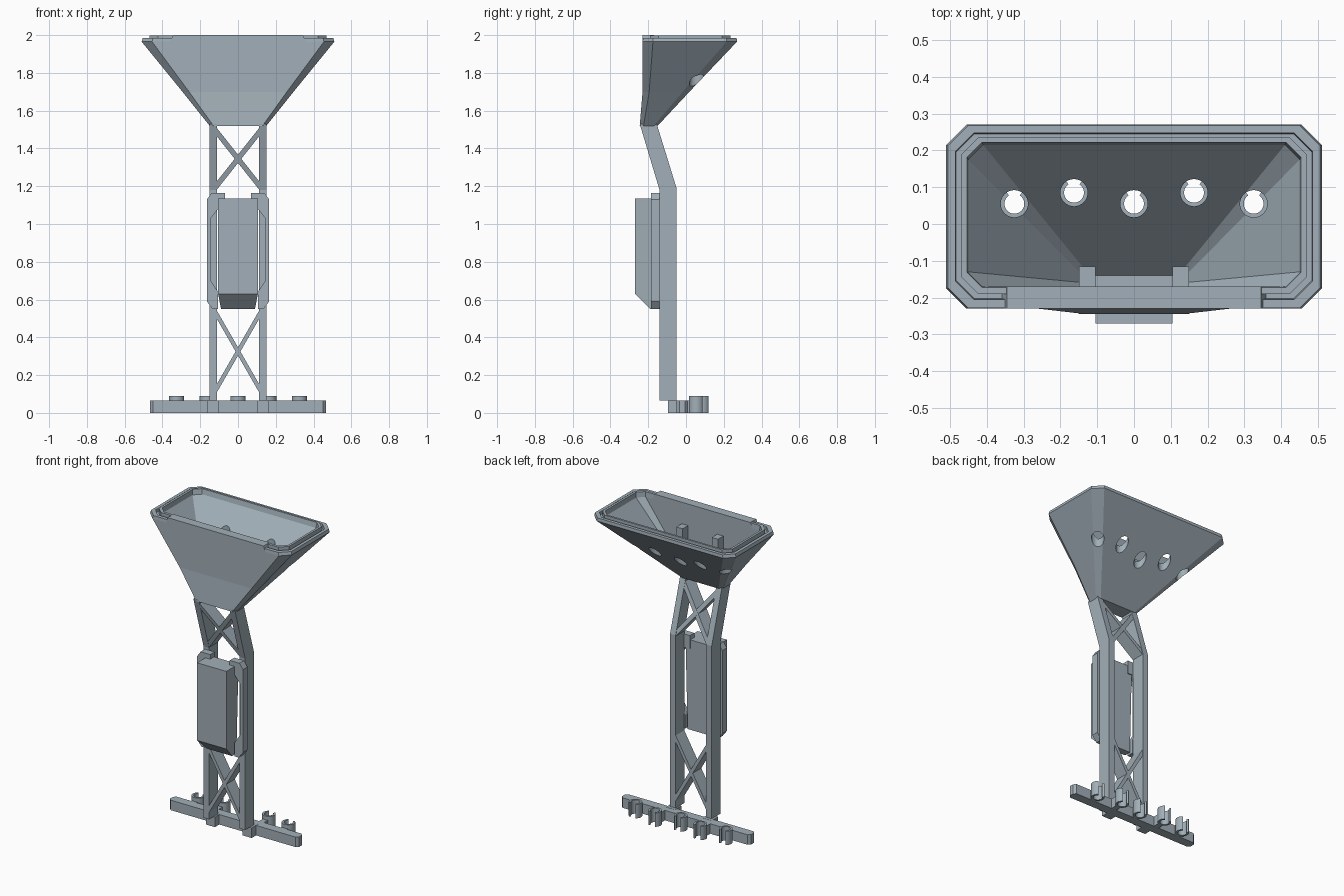
import bpy, bmesh, math
from mathutils import Vector

if "Cube" in bpy.data.objects:
    bpy.data.objects.remove(bpy.data.objects["Cube"])

mat = bpy.data.materials.new("blue_grey")
mat.diffuse_color = (0.36, 0.43, 0.48, 1)
mat.use_nodes = True
mat.node_tree.nodes["Principled BSDF"].inputs["Base Color"].default_value = mat.diffuse_color


def finish(bm, name):
    bmesh.ops.recalc_face_normals(bm, faces=bm.faces)
    me = bpy.data.meshes.new(name)
    bm.to_mesh(me)
    bm.free()
    ob = bpy.data.objects.new(name, me)
    me.materials.append(mat)
    bpy.context.collection.objects.link(ob)
    return ob


def loft(name, rings):
    """Skin rings of points and cap both ends."""
    bm = bmesh.new()
    rows = [[bm.verts.new(p) for p in r] for r in rings]
    n = len(rows[0])
    for a, b in zip(rows, rows[1:]):
        for i in range(n):
            j = (i + 1) % n
            bm.faces.new((a[i], a[j], b[j], b[i]))
    bm.faces.new(rows[0])
    bm.faces.new(rows[-1])
    return finish(bm, name)


def box(name, x0, x1, y0, y1, z0, z1):
    return loft(name, [[(x0, y0, z), (x1, y0, z), (x1, y1, z), (x0, y1, z)] for z in (z0, z1)])


def prism_y(name, pts, y0, y1, shear=None):
    """Extrude an x-z outline along y; shear shifts y by height."""
    s = shear or (lambda z: 0)
    return loft(name, [[(x, y + s(z), z) for x, z in pts] for y in (y0, y1)])


def prism_x(name, pts, x0, x1):
    return loft(name, [[(x, y, z) for y, z in pts] for x in (x0, x1)])


def octagon(hx, y0, y1, c, z):
    return [(-hx + c, y0, z), (hx - c, y0, z), (hx, y0 + c, z), (hx, y1 - c, z),
            (hx - c, y1, z), (-hx + c, y1, z), (-hx, y1 - c, z), (-hx, y0 + c, z)]


# hopper: outer skin, stepped rim, inner skin
hopper = loft("hopper", [
    octagon(0.15, -0.245, -0.15, 0.02, 1.52),
    octagon(0.294, -0.23, 0.018, 0.035, 1.70),
    octagon(0.51, -0.23, 0.27, 0.055, 1.965),
    octagon(0.505, -0.228, 0.268, 0.055, 1.985),
    octagon(0.485, -0.205, 0.247, 0.05, 1.985),
    octagon(0.483, -0.203, 0.245, 0.05, 1.965),
    octagon(0.468, -0.19, 0.235, 0.045, 1.965),
    octagon(0.468, -0.19, 0.235, 0.045, 1.998),
    octagon(0.453, -0.172, 0.222, 0.04, 1.998),
    octagon(0.45, -0.17, 0.215, 0.04, 1.965),
    octagon(0.13, -0.17, -0.14, 0.01, 1.57),
])

# tube holes through the hopper back
tubes = [(-0.325, 0.055), (-0.163, 0.085), (0, 0.055), (0.163, 0.085), (0.325, 0.055)]
bm = bmesh.new()
for x, y in tubes:
    r = bmesh.ops.create_cone(bm, cap_ends=True, segments=32, radius1=0.037, radius2=0.037, depth=0.45)
    bmesh.ops.translate(bm, vec=(x, y, 1.725), verts=r["verts"])
cutter = finish(bm, "hole_cutter")
cutter.hide_render = True
cutter.hide_viewport = True
mod = hopper.modifiers.new("holes", "BOOLEAN")
mod.operation = "DIFFERENCE"
mod.solver = "EXACT"
mod.object = cutter

# raised front edge of the hopper
prism_y("hopper_front_edge", [(-0.36, 1.96), (0.36, 1.96), (0.345, 2.0), (-0.345, 2.0)], -0.23, -0.17)

# bent legs, feet and inner posts
for s, side in ((-1, "left"), (1, "right")):
    a, b = sorted((s * 0.11, s * 0.15))
    prism_x("leg_" + side, [(-0.14, 0.065), (-0.05, 0.065), (-0.05, 1.19), (-0.155, 1.53),
                            (-0.245, 1.53), (-0.14, 1.18)], a, b)
    a, b = sorted((s * 0.1, s * 0.165))
    box("foot_" + side, a, b, -0.095, -0.03, 0, 0.066)
    a, b = sorted((s * 0.105, s * 0.15))
    box("hopper_post_" + side, a, b, -0.175, -0.115, 1.57, 1.86)


# crossed braces between the legs
def brace(name, z0, z1, shear=None):
    t = 0.022
    for s, side in ((-1, "a"), (1, "b")):
        prism_y(name + "_" + side, [(-s * 0.115, z0 - t), (s * 0.115, z1 - t),
                                    (s * 0.115, z1 + t), (-s * 0.115, z0 + t)], -0.139, -0.051, shear)


brace("lower_brace", 0.125, 0.525)
brace("upper_brace", 1.2, 1.49, lambda z: -max(0, z - 1.185) * 0.305)

# holder back plate: outline with an angled window on each side
half = [(0.105, 0.55), (0.135, 0.55), (0.165, 0.59), (0.165, 1.13), (0.14, 1.165),
        (0.07, 1.165), (0.07, 1.135), (0.07, 1.08), (0.105, 1.08), (0.145, 1.03),
        (0.145, 0.70), (0.105, 0.64)]
for s, side in ((-1, "left"), (1, "right")):
    prism_y("holder_flange_" + side, [(s * x, z) for x, z in half], -0.185, -0.139)

# holder front body with a sloped underside
prof = [(-0.27, 0.63), (-0.19, 0.55), (-0.145, 0.55), (-0.145, 1.135), (-0.27, 1.135)]
loft("holder_body", [[(s * (0.09 if z < 0.6 else 0.105), y, z) for y, z in prof] for s in (-1, 1)])

# base bar with chamfered ends
loft("base_bar", [octagon(0.465, -0.05, 0.01, 0.015, z) for z in (0, 0.065)])

# open tube clips on the base bar
for i, (cx, cy) in enumerate(tubes):
    n, gap = 24, math.radians(34)
    ang = [math.pi / 2 + gap + (2 * math.pi - 2 * gap) * k / n for k in range(n + 1)]
    pts = [(cx + 0.04 * math.cos(t), cy + 0.04 * math.sin(t)) for t in ang]
    pts += [(cx + 0.027 * math.cos(t), cy + 0.027 * math.sin(t)) for t in reversed(ang)]
    clip = loft("tube_clip_%d" % (i + 1), [[(x, y, z) for x, y in pts] for z in (0, 0.09)])
    for p in clip.data.polygons:
        p.use_smooth = abs(p.normal.z) < 0.5
    clip.data.set_sharp_from_angle(angle=math.radians(30))
    box("clip_arm_%d" % (i + 1), cx - 0.018, cx + 0.018, 0.0, cy - 0.03, 0, 0.065)
